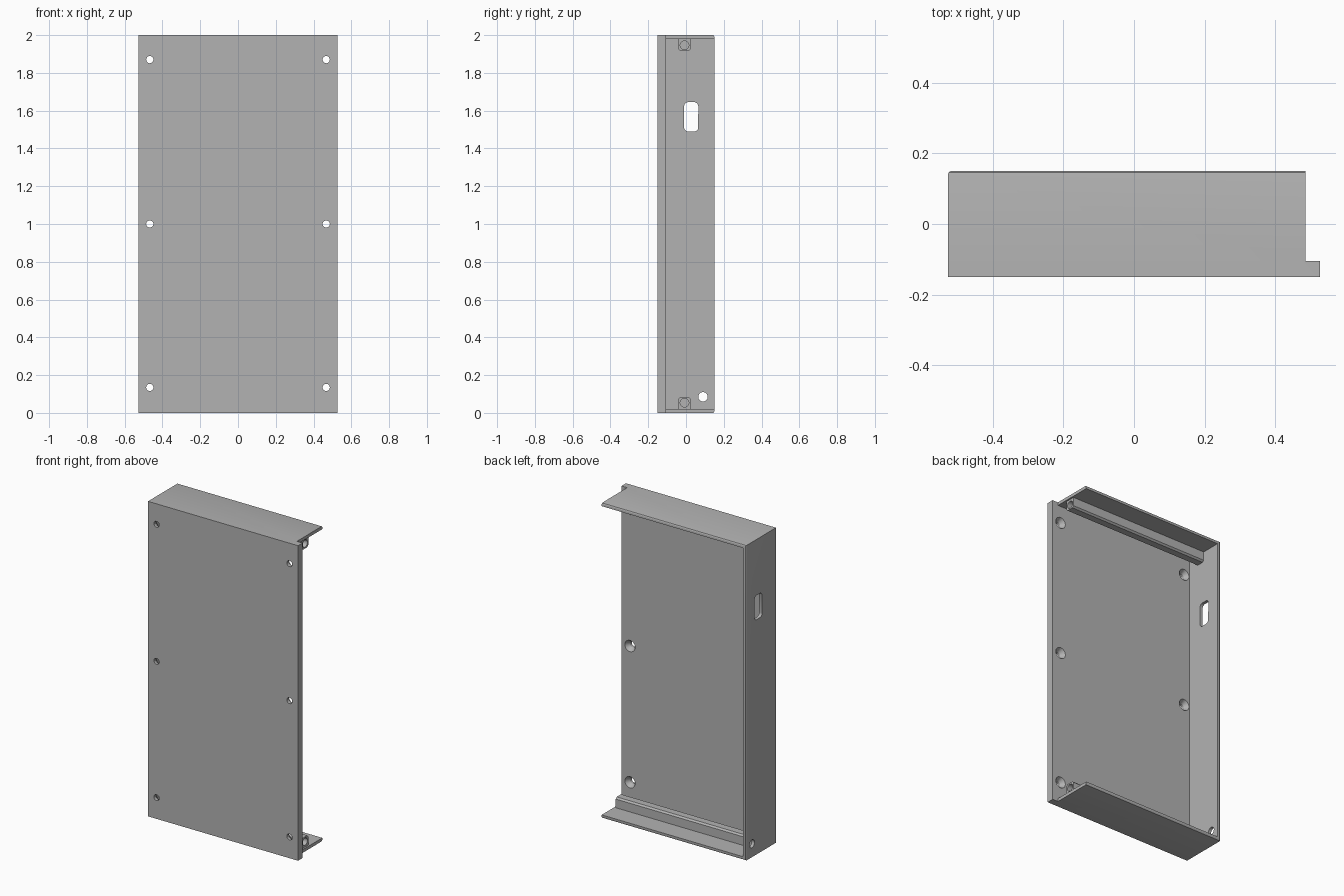
import bpy
import bmesh
from math import cos, sin, pi
from mathutils import Vector

old = bpy.data.objects.get("Cube")
if old:
    bpy.data.objects.remove(old, do_unlink=True)

W, D, H = 0.527, 0.15, 2.0       # half width, half depth, height
WALL, PLATE_BACK, END = 0.02, -0.105, 0.487

grey = bpy.data.materials.new("plain grey")
grey.use_nodes = True
colour = (0.45, 0.45, 0.45, 1)
grey.diffuse_color = colour
grey.node_tree.nodes["Principled BSDF"].inputs["Base Color"].default_value = colour


def finish(bm, name):
    bmesh.ops.recalc_face_normals(bm, faces=bm.faces)
    mesh = bpy.data.meshes.new(name)
    bm.to_mesh(mesh)
    bm.free()
    mesh.materials.append(grey)
    obj = bpy.data.objects.new(name, mesh)
    bpy.context.collection.objects.link(obj)
    return obj


def loft(name, rings):
    """Solid through matching rings of points."""
    bm = bmesh.new()
    rows = [[bm.verts.new(p) for p in ring] for ring in rings]
    n = len(rows[0])
    for a, b in zip(rows, rows[1:]):
        for i in range(n):
            j = (i + 1) % n
            bm.faces.new((a[i], a[j], b[j], b[i]))
    bm.faces.new(rows[0])
    bm.faces.new(rows[-1])
    return finish(bm, name)


def box(name, lo, hi):
    ring = [(lo[0], lo[1]), (hi[0], lo[1]), (hi[0], hi[1]), (lo[0], hi[1])]
    return loft(name, [[(x, y, z) for x, y in ring] for z in (lo[2], hi[2])])


def circle(r, n=24):
    return [(r * cos(2 * pi * i / n), r * sin(2 * pi * i / n)) for i in range(n)]


def prism_x(name, profile, x0, x1):
    return loft(name, [[(x, y, z) for y, z in profile] for x in (x0, x1)])


def cut(obj, cutters):
    bpy.context.view_layer.objects.active = obj
    for c in cutters:
        c.hide_render = True
        mod = obj.modifiers.new("cut", 'BOOLEAN')
        mod.operation, mod.solver, mod.object = 'DIFFERENCE', 'EXACT', c
        bpy.ops.object.modifier_apply(modifier=mod.name)
        bpy.data.objects.remove(c, do_unlink=True)


def smooth(obj):
    bpy.ops.object.select_all(action='DESELECT')
    obj.select_set(True)
    bpy.context.view_layer.objects.active = obj
    bpy.ops.object.shade_smooth_by_angle(angle=pi / 6)


# Casing block with softened rear edges
casing = box("casing", (-W, -D, 0), (W, D, H))
bm = bmesh.new()
bm.from_mesh(casing.data)
rear = [e for e in bm.edges
        if all(v.co.y > 0 for v in e.verts) and any(v.co.x < 0 for v in e.verts)]
bmesh.ops.bevel(bm, geom=rear, offset=0.008, segments=3, profile=0.5, affect='EDGES')
bm.to_mesh(casing.data)
bm.free()

# Open back, open end and projecting front flange
cutters = [box("cavity", (-W + WALL, PLATE_BACK, WALL), (1, 1, H - WALL)),
           box("open_end", (END, PLATE_BACK, -1), (1, 1, H + 1))]

# Countersunk screw holes through the front plate
for x in (-0.467, 0.467):
    for z in (0.135, 1.0, 1.87):
        steps = [(-0.2, 0.019), (-0.132, 0.019), (PLATE_BACK, 0.036), (-0.1, 0.036)]
        cutters.append(loft("screw_hole", [
            [(x + u, y, z + v) for u, v in circle(r)] for y, r in steps]))

# Slot and round cable hole in the side wall
r, slot = 0.022, []
for i, (u, v) in enumerate(circle(r, 32)):
    cy = 0.065 - r if i < 8 or i >= 24 else -0.01 + r
    cz = 1.645 - r if i < 16 else 1.49 + r
    slot.append((cy + u, cz + v))
cutters.append(prism_x("side_slot", slot, -0.7, -0.48))
cable = [(0.09 + u, 0.085 + v) for u, v in circle(0.025)]
cutters.append(prism_x("cable_hole", cable, -0.7, -0.48))
cut(casing, cutters)
smooth(casing)

# Mounting rails along the top and bottom walls, drilled at the open end
c = 0.01
rail_profile = [(-0.04, 0.015), (0.024, 0.015), (0.024, 0.085 - c), (0.024 - c, 0.085),
                (-0.04 + c, 0.085), (-0.04, 0.085 - c)]
for name, flip in (("bottom_rail", False), ("top_rail", True)):
    def place(points):
        return [(y, H - z if flip else z) for y, z in points]
    rail = prism_x(name, place(rail_profile), -W + 0.01, END - 0.01)
    bore = [(-0.008 + u, 0.054 + v) for u, v in circle(0.023)]
    cut(rail, [prism_x("rail_bore", place(bore), 0.36, 0.6)])
    smooth(rail)
